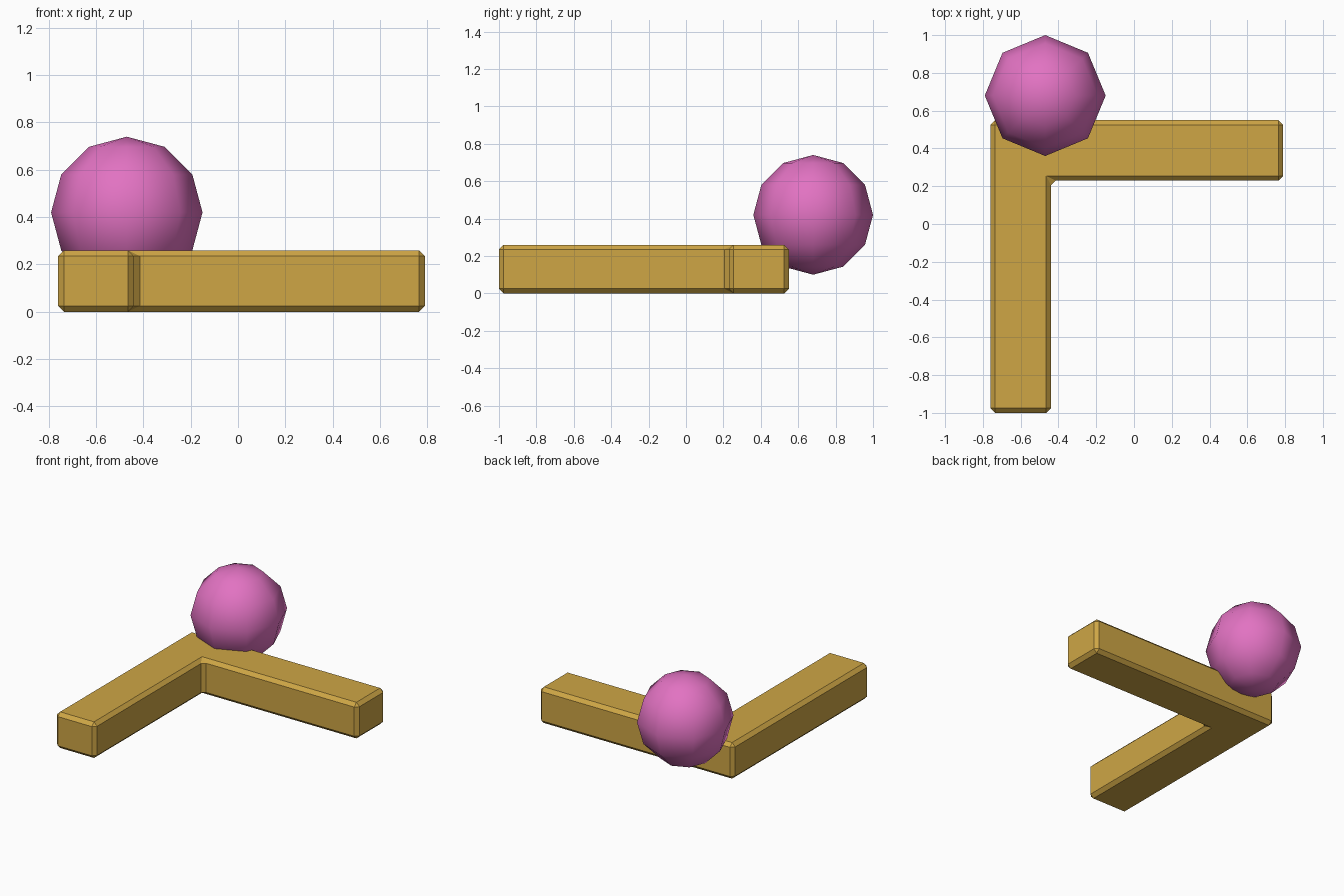
import bpy
import bmesh

cube = bpy.data.objects.get("Cube")
if cube:
    bpy.data.objects.remove(cube, do_unlink=True)


def make_material(name, color):
    mat = bpy.data.materials.new(name)
    mat.use_nodes = True
    mat.diffuse_color = color
    mat.node_tree.nodes["Principled BSDF"].inputs["Base Color"].default_value = color
    return mat


def add_object(name, bm, mat):
    mesh = bpy.data.meshes.new(name)
    bmesh.ops.recalc_face_normals(bm, faces=bm.faces)
    bm.to_mesh(mesh)
    bm.free()
    mesh.materials.append(mat)
    obj = bpy.data.objects.new(name, mesh)
    bpy.context.collection.objects.link(obj)
    return obj


gold = make_material("golden yellow", (0.62, 0.38, 0.06, 1))
pink = make_material("orchid pink", (0.76, 0.17, 0.54, 1))

# L-shaped bar: outline extruded upwards, all edges chamfered
x0, x1, x2 = -0.76, -0.44, 0.79
y0, y1, y2 = -1.0, 0.23, 0.55
height = 0.26
outline = [(x0, y0), (x1, y0), (x1, y1), (x2, y1), (x2, y2), (x0, y2)]
bm = bmesh.new()
base = bm.faces.new([bm.verts.new((x, y, 0)) for x, y in outline])
top = bmesh.ops.extrude_face_region(bm, geom=[base], use_keep_orig=True)
top_verts = [g for g in top["geom"] if isinstance(g, bmesh.types.BMVert)]
bmesh.ops.translate(bm, verts=top_verts, vec=(0, 0, height))
bar = add_object("corner_bar", bm, gold)
chamfer = bar.modifiers.new("chamfer", "BEVEL")
chamfer.width = 0.025
chamfer.segments = 1

# Low-poly ball sunk into the outer corner, shaded smooth
bm = bmesh.new()
bmesh.ops.create_uvsphere(bm, u_segments=8, v_segments=6, radius=0.32)
ball = add_object("ball", bm, pink)
ball.location = (-0.47, 0.68, 0.42)
for poly in ball.data.polygons:
    poly.use_smooth = True
